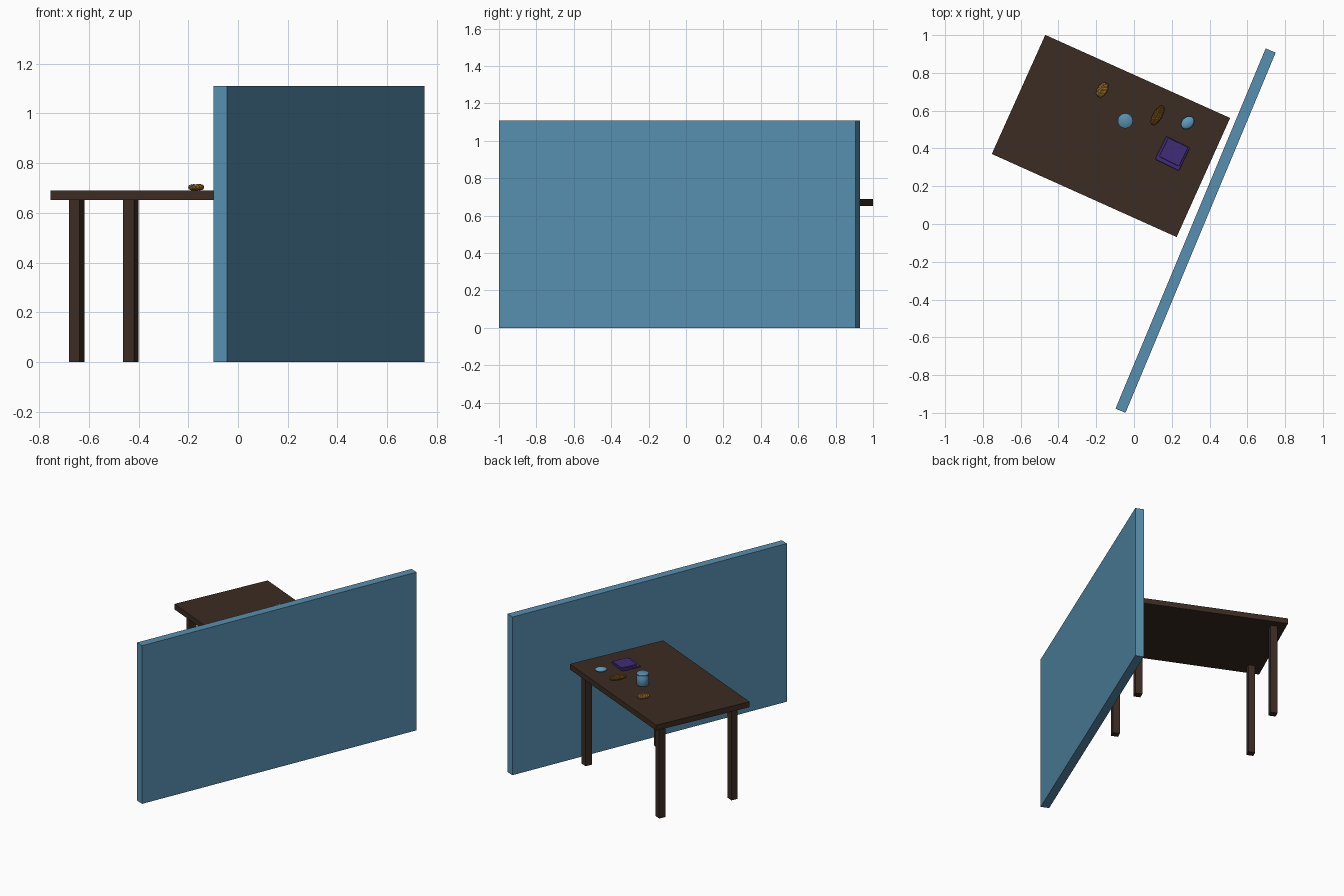
import bpy, bmesh, math
from mathutils import Matrix, Vector

if "Cube" in bpy.data.objects:
    bpy.data.objects.remove(bpy.data.objects["Cube"])


def material(name, rgb):
    m = bpy.data.materials.new(name)
    m.diffuse_color = (*rgb, 1)
    m.use_nodes = True
    m.node_tree.nodes["Principled BSDF"].inputs["Base Color"].default_value = m.diffuse_color
    return m


WOOD = material("dark wood", (0.045, 0.025, 0.016))
BLUE = material("panel blue", (0.095, 0.275, 0.43))
SOAP = material("light blue", (0.10, 0.34, 0.53))
PURPLE = material("purple cloth", (0.055, 0.025, 0.19))
GOLD = material("golden crust", (0.47, 0.21, 0.03))
CRUST = material("brown crust", (0.21, 0.095, 0.012))

TILT = math.radians(-24.2)
TOP = 0.69


def finish(name, bm, mat, loc, angle, smooth=False):
    bmesh.ops.recalc_face_normals(bm, faces=bm.faces)
    me = bpy.data.meshes.new(name)
    bm.to_mesh(me)
    bm.free()
    me.materials.append(mat)
    ob = bpy.data.objects.new(name, me)
    bpy.context.collection.objects.link(ob)
    ob.location = loc
    ob.rotation_euler.z = angle
    if smooth:
        bpy.context.view_layer.objects.active = ob
        bpy.ops.object.select_all(action='DESELECT')
        ob.select_set(True)
        bpy.ops.object.shade_smooth_by_angle(angle=math.radians(40))
    return ob


def box(name, size, loc, angle, mat, bevel=0):
    bm = bmesh.new()
    bmesh.ops.create_cube(bm, size=1, matrix=Matrix.Diagonal((*size, 1)))
    ob = finish(name, bm, mat, loc, angle)
    if bevel:
        mod = ob.modifiers.new("soft edges", 'BEVEL')
        mod.width, mod.segments = bevel, 2
    return ob


# Wall panel
box("wall_panel", (2.066, 0.0575, 1.11), (0.326, -0.035, 0.555),
    math.atan2(1.907, 0.795), BLUE)

# Table top and four legs
centre = Vector((-0.122, 0.466, 0))
box("table_top", (1.073, 0.691, 0.038), centre + Vector((0, 0, 0.671)), TILT, WOOD)
turn = Matrix.Rotation(TILT, 3, 'Z')
for sx in (-1, 1):
    for sy in (-1, 1):
        p = centre + turn @ Vector((sx * 0.458, sy * 0.267, 0.3265))
        box(f"leg_{'left' if sx < 0 else 'right'}_{'front' if sy < 0 else 'back'}",
            (0.047, 0.047, 0.653), p, TILT, WOOD)

# Folded purple cloth
box("cloth_base", (0.14, 0.135, 0.012), (0.204, 0.373, TOP + 0.006),
    math.radians(-26), PURPLE, 0.004)
box("cloth_fold", (0.118, 0.112, 0.012), (0.210, 0.381, TOP + 0.016),
    math.radians(-26), PURPLE, 0.004)

# Lidded jar, a turned profile
profile = [(0, 0), (0.036, 0), (0.039, 0.004), (0.039, 0.056), (0.034, 0.064),
           (0.034, 0.068), (0.040, 0.070), (0.040, 0.079), (0.034, 0.084), (0, 0.085)]
bm = bmesh.new()
vs = [bm.verts.new((r, 0, z)) for r, z in profile]
es = [bm.edges.new(pair) for pair in zip(vs, vs[1:])]
bmesh.ops.spin(bm, geom=vs + es, cent=(0, 0, 0), axis=(0, 0, 1),
               angle=2 * math.pi, steps=24, use_merge=True)
bmesh.ops.remove_doubles(bm, verts=bm.verts, dist=1e-5)
finish("jar", bm, BLUE, (-0.046, 0.546, TOP), 0, True)

# Rounded soap bar
bm = bmesh.new()
bmesh.ops.create_uvsphere(bm, u_segments=24, v_segments=12, radius=1,
                          matrix=Matrix.Diagonal((0.039, 0.030, 0.015, 1)))
finish("soap_bar", bm, SOAP, (0.284, 0.536, TOP + 0.014), math.radians(42), True)


def braid(name, length, width, height, turns, thick, loc, angle, mat):
    """Three strands woven along x, tapering at both ends."""
    bm = bmesh.new()
    steps, sides = 48, 8
    for k in range(3):
        pts = []
        for i in range(steps + 1):
            t = i / steps
            a = 2 * math.pi * (t * turns + k / 3)
            env = 0.4 + 0.6 * math.sin(math.pi * t)
            pts.append((Vector(((t - 0.5) * (length - 2 * thick),
                                (width / 2 - thick) * env * math.sin(a),
                                height / 2 + (height / 2 - thick) * math.sin(2 * a))),
                        thick * (0.5 + 0.5 * math.sin(math.pi * t) ** 0.5)
                        if 0 < t < 1 else thick * 0.5))
        rings = []
        for i, (p, r) in enumerate(pts):
            d = (pts[min(i + 1, steps)][0] - pts[max(i - 1, 0)][0]).normalized()
            s = d.cross(Vector((0, 0, 1))).normalized()
            u = s.cross(d)
            rings.append([bm.verts.new(p + r * (math.cos(2 * math.pi * j / sides) * s
                                                + math.sin(2 * math.pi * j / sides) * u))
                          for j in range(sides)])
        for a, b in zip(rings, rings[1:]):
            for j in range(sides):
                bm.faces.new((a[j], a[j - 1], b[j - 1], b[j]))
        bm.faces.new(rings[0])
        bm.faces.new(rings[-1])
    finish(name, bm, mat, loc, angle, True)


# Braided breads
braid("golden_braid", 0.098, 0.056, 0.026, 1.5, 0.010,
      (-0.168, 0.710, TOP), math.radians(60), GOLD)
braid("brown_braid", 0.125, 0.052, 0.030, 3, 0.010,
      (0.125, 0.575, TOP), math.radians(60), CRUST)
